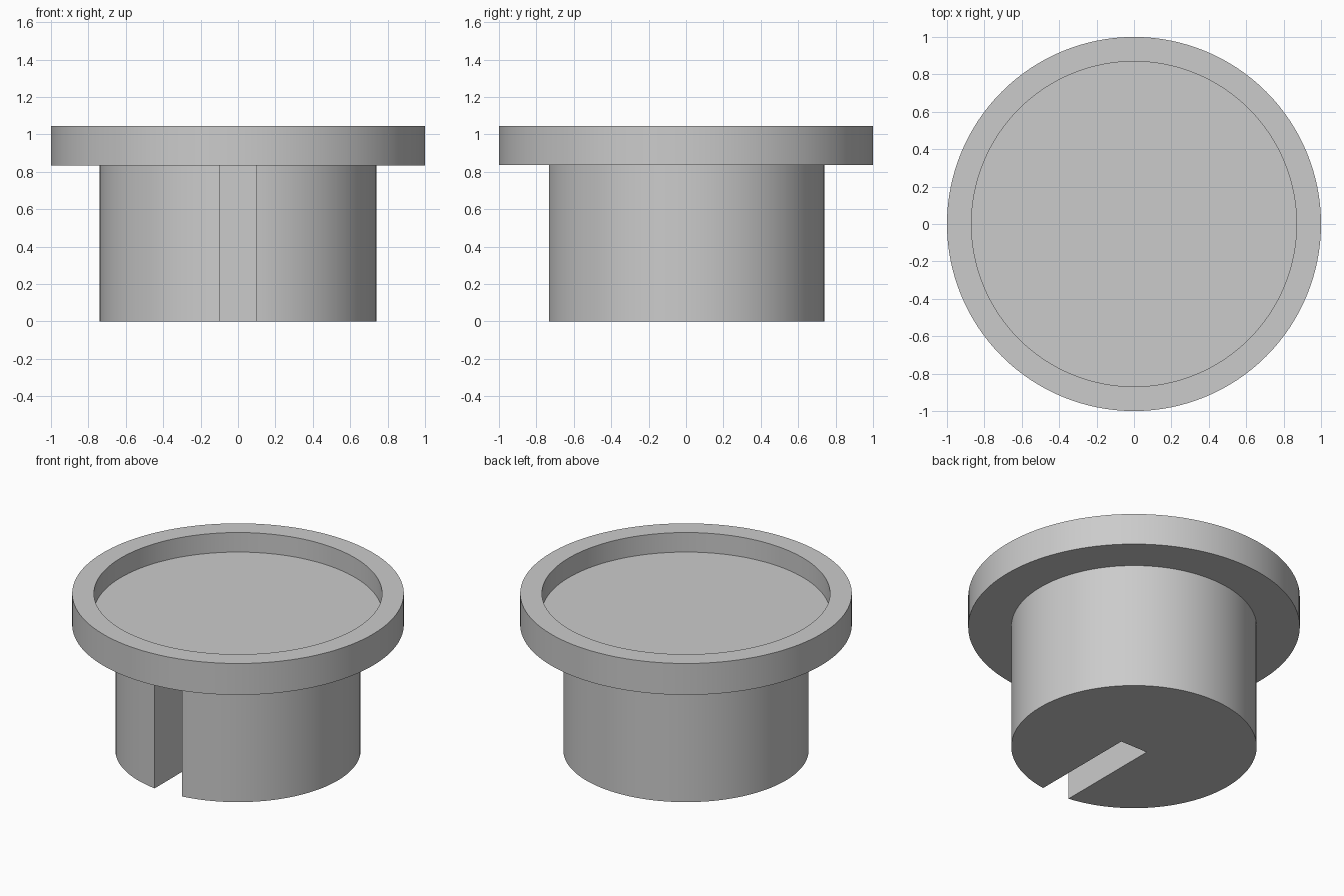
import bpy, bmesh, math

cube = bpy.data.objects.get("Cube")
if cube:
    bpy.data.objects.remove(cube, do_unlink=True)

SEGMENTS = 128
FLANGE_R, RECESS_R, POST_R = 1.0, 0.869, 0.74
FLANGE_Z, FLOOR_Z, TOP_Z = 0.835, 0.914, 1.044
SLOT_HALF = 0.1

grey = bpy.data.materials.new("plain grey")
grey.use_nodes = True
colour = (0.6, 0.6, 0.6, 1)
grey.diffuse_color = colour
grey.node_tree.nodes["Principled BSDF"].inputs["Base Color"].default_value = colour


def arc(radius, start, end, count):
    """Points along an arc, both ends included."""
    angles = [start + (end - start) * i / count for i in range(count + 1)]
    return [(radius * math.cos(a), radius * math.sin(a)) for a in angles]


def finish(bm, name):
    bmesh.ops.recalc_face_normals(bm, faces=bm.faces)
    mesh = bpy.data.meshes.new(name)
    bm.to_mesh(mesh)
    bm.free()
    mesh.materials.append(grey)
    obj = bpy.data.objects.new(name, mesh)
    bpy.context.collection.objects.link(obj)
    bpy.ops.object.select_all(action='DESELECT')
    obj.select_set(True)
    bpy.context.view_layer.objects.active = obj
    bpy.ops.object.shade_smooth_by_angle(angle=math.radians(30))
    return obj


# Flange: stacked rings from the underside, over the rim, down to the recess floor
bm = bmesh.new()
rings = []
for radius, z in ((FLANGE_R, FLANGE_Z), (FLANGE_R, TOP_Z),
                  (RECESS_R, TOP_Z), (RECESS_R, FLOOR_Z)):
    points = arc(radius, 0, math.tau, SEGMENTS)[:-1]
    rings.append([bm.verts.new((x, y, z)) for x, y in points])
for low, high in zip(rings, rings[1:]):
    for i in range(SEGMENTS):
        j = (i + 1) % SEGMENTS
        bm.faces.new((low[i], low[j], high[j], high[i]))
bm.faces.new(rings[0])
bm.faces.new(rings[-1])
finish(bm, "flange_with_recess")

# Post: round outline notched by a slot from the front to the axis, extruded up
bm = bmesh.new()
gap = math.asin(SLOT_HALF / POST_R)
outline = arc(POST_R, gap - math.pi / 2, 1.5 * math.pi - gap, SEGMENTS)
outline += [(-SLOT_HALF, 0), (SLOT_HALF, 0)]
base = bm.faces.new([bm.verts.new((x, y, 0)) for x, y in outline])
extruded = bmesh.ops.extrude_face_region(bm, geom=[base], use_keep_orig=True)
top = [v for v in extruded["geom"] if isinstance(v, bmesh.types.BMVert)]
bmesh.ops.translate(bm, verts=top, vec=(0, 0, FLANGE_Z))
finish(bm, "slotted_post")
